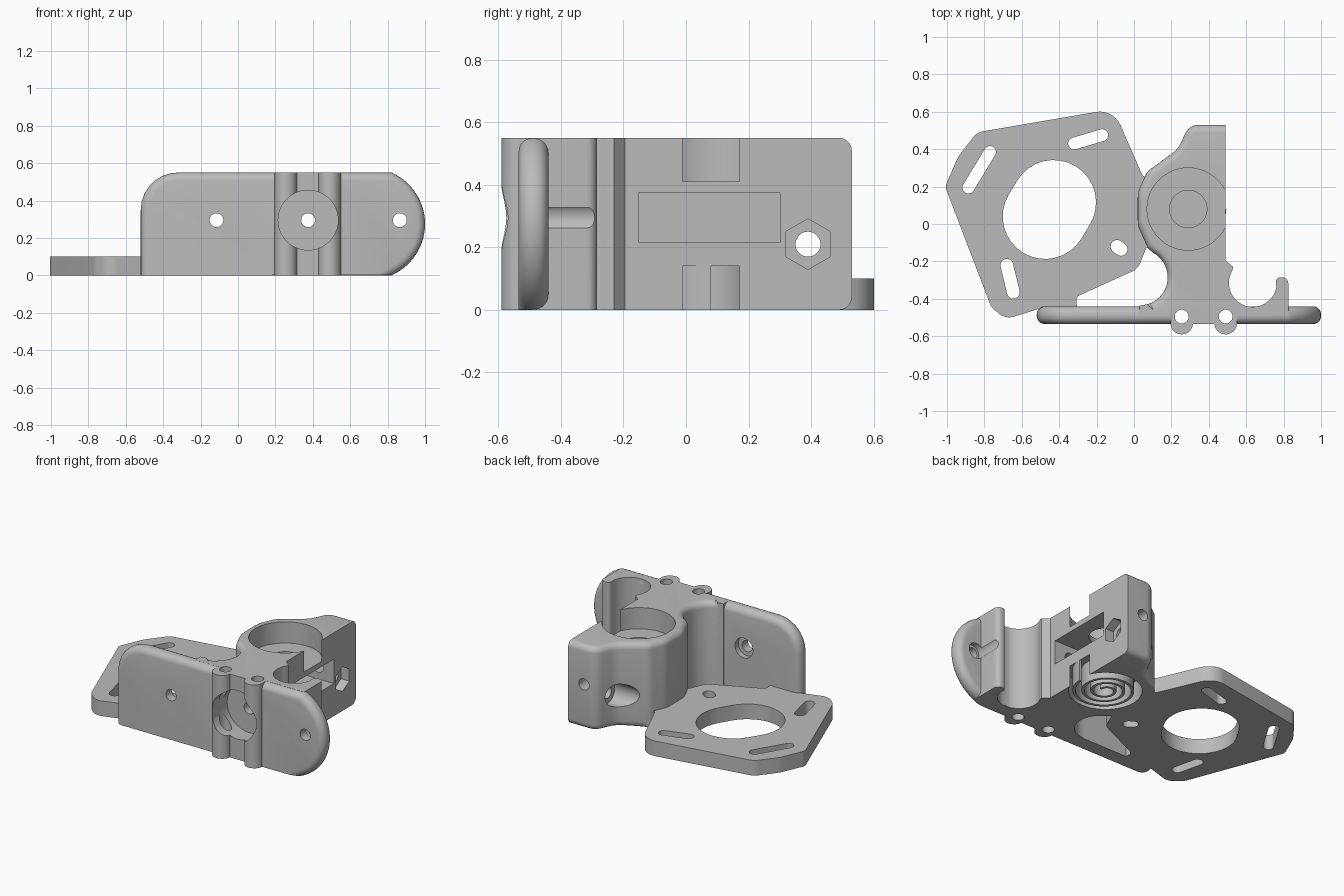
import bpy, bmesh, math
from math import radians, cos, sin
from mathutils import Vector

if "Cube" in bpy.data.objects:
    bpy.data.objects.remove(bpy.data.objects["Cube"], do_unlink=True)

grey = bpy.data.materials.new("plain grey plastic")
grey.use_nodes = True
GREY = (0.5, 0.5, 0.5, 1)
grey.diffuse_color = GREY
grey.node_tree.nodes["Principled BSDF"].inputs["Base Color"].default_value = GREY

HEIGHT = 0.55


# Outline helpers
def arc(cx, cy, r, start, end, n=16):
    steps = [radians(start + (end - start) * i / n) for i in range(n + 1)]
    return [(cx + r * cos(a), cy + r * sin(a)) for a in steps]


def circle(cx, cy, r, n=40, turn=0):
    return arc(cx, cy, r, turn, turn + 360, n)[:-1]


def capsule(x1, y1, x2, y2, r):
    a = math.degrees(math.atan2(y2 - y1, x2 - x1))
    return arc(x2, y2, r, a - 90, a + 90) + arc(x1, y1, r, a + 90, a + 270)


def rounded(points, n=7):
    """Outline whose (x, y, radius) corners are filleted."""
    out = []
    for i, p in enumerate(points):
        if len(p) == 2:
            out.append(p)
            continue
        here = Vector(p[:2])
        a = Vector(points[i - 1][:2]) - here
        b = Vector(points[(i + 1) % len(points)][:2]) - here
        half = a.angle(b) / 2
        cut = min(p[2] / math.tan(half), a.length * 0.48, b.length * 0.48)
        r = cut * math.tan(half)
        mid = here + (a.normalized() + b.normalized()).normalized() * (r / sin(half))
        s, e = here + a.normalized() * cut - mid, here + b.normalized() * cut - mid
        s_ang = math.atan2(s.y, s.x)
        sweep = math.atan2(s.x * e.y - s.y * e.x, s.dot(e))
        for k in range(n + 1):
            t = s_ang + sweep * k / n
            out.append((mid.x + r * cos(t), mid.y + r * sin(t)))
    return out


def prism(name, outline, lo, hi, axis="z", bevel=0, rule=None):
    """Extrude an outline along an axis; round the edges chosen by rule."""
    place = {"z": lambda u, v, w: (u, v, w),
             "y": lambda u, v, w: (u, w, v),
             "x": lambda u, v, w: (w, u, v)}[axis]
    bm = bmesh.new()
    low = [bm.verts.new(place(u, v, lo)) for u, v in outline]
    high = [bm.verts.new(place(u, v, hi)) for u, v in outline]
    bm.faces.new(low)
    bm.faces.new(high)
    for i in range(len(low)):
        bm.faces.new((low[i - 1], low[i], high[i], high[i - 1]))
    bmesh.ops.recalc_face_normals(bm, faces=bm.faces)
    if bevel:
        caps = [e for e in bm.edges
                if (e.verts[0] in low) == (e.verts[1] in low)
                and rule((e.verts[0].co + e.verts[1].co) / 2)]
        bmesh.ops.bevel(bm, geom=caps, offset=bevel, segments=5, profile=0.5,
                        affect="EDGES", clamp_overlap=False)
    mesh = bpy.data.meshes.new(name)
    bm.to_mesh(mesh)
    bm.free()
    mesh.materials.append(grey)
    obj = bpy.data.objects.new(name, mesh)
    bpy.context.collection.objects.link(obj)
    return obj


def combine(target, other, operation):
    bpy.ops.object.select_all(action="DESELECT")
    bpy.context.view_layer.objects.active = target
    target.select_set(True)
    mod = target.modifiers.new("combine", "BOOLEAN")
    mod.operation, mod.solver, mod.object = operation, "EXACT", other
    bpy.ops.object.modifier_apply(modifier=mod.name)
    bpy.data.objects.remove(other, do_unlink=True)


# Bearing body with the clip groove and its arm
body_outline = rounded(
    [(0.2, -0.535), (0.55, -0.535), (0.55, -0.49), (0.825, -0.49),
     (0.825, -0.285, 0.034), (0.757, -0.285, 0.03)]
    + arc(0.635, -0.315, 0.128, -10, -212, 32)
    + [(0.53, -0.23), (0.49, -0.195), (0.49, 0.53), (0.295, 0.53, 0.08),
       (0.235, 0.4, 0.14), (0.07, 0.28, 0.08), (0.02, 0.17, 0.14),
       (0.02, -0.01, 0.14), (0.075, -0.13, 0.05)]
    + arc(0.03, -0.285, 0.15, 62, -90, 20) + [(0.03, -0.49), (0.2, -0.49)])


def body_edges(m):
    left_or_back = m.x < 0.45 and m.y > -0.43
    return left_or_back and (m.z > 0.1 or m.y > 0.3)


bracket = prism("bracket", body_outline, 0, HEIGHT, "z", 0.04, body_edges)

# Upright mounting wall, rounded everywhere but along the bottom
wall_outline = rounded([(-0.52, 0), (-0.52, HEIGHT, 0.2)]
                       + arc(0.7, 0.275, 0.3, 66, -66, 28))
wall = prism("mounting_wall", wall_outline, -0.535, -0.44, "y", 0.043,
             lambda m: m.z > 0.002)
combine(bracket, wall, "UNION")

# Flat motor plate
plate_outline = rounded(
    [(-1.01, 0.2, 0.05), (-0.94, 0.36, 0.2), (-0.84, 0.49, 0.08),
     (-0.11, 0.615, 0.12), (0.045, 0.26, 0.03), (0.15, 0.2), (0.15, -0.1),
     (0.065, -0.13), (0.02, -0.24, 0.08), (-0.31, -0.39, 0.03),
     (-0.3, -0.5), (-0.46, -0.5), (-0.48, -0.445), (-0.69, -0.51, 0.09),
     (-0.765, -0.44, 0.08)])
combine(bracket, prism("motor_plate", plate_outline, 0, 0.1), "UNION")

# Screw bosses on the front
for x in (0.255, 0.49):
    boss = prism("front_boss", circle(x, -0.53, 0.06), 0, HEIGHT)
    combine(bracket, boss, "UNION")

# Cuts: (outline, from, to, axis)
SCREW = 0.037
cuts = [
    # motor opening and its adjusting slots
    (capsule(-0.475, 0.04, -0.43, 0.115, 0.227), -0.1, 0.2, "z"),
    (capsule(-0.885, 0.195, -0.77, 0.385, 0.032), -0.1, 0.2, "z"),
    (capsule(-0.32, 0.43, -0.17, 0.475, 0.032), -0.1, 0.2, "z"),
    (capsule(-0.68, -0.22, -0.645, -0.365, 0.034), -0.1, 0.2, "z"),
    (capsule(-0.09, -0.12, -0.07, -0.135, 0.035), -0.1, 0.2, "z"),
    # bearing seats, shaft bore and gear slot
    (circle(0.29, 0.08, 0.22, 64), 0.41, 0.7, "z"),
    (circle(0.29, 0.08, 0.22, 64), -0.1, 0.14, "z"),
    (circle(0.29, 0.08, 0.1), 0.3, 0.45, "z"),
    ([(-0.15, 0.215), (0.3, 0.215), (0.3, 0.375), (-0.15, 0.375)], 0.17, 0.6, "x"),
    # front pocket and long screw bore
    (circle(0.375, 0.295, 0.16, 56), -0.7, -0.42, "y"),
    (circle(0.375, 0.295, SCREW), -0.5, 0.7, "y"),
    # tension screw with nut trap and head recess
    (circle(0.39, 0.21, 0.04), 0, 0.6, "x"),
    (circle(0.39, 0.21, 0.081, 6, 30), 0.43, 0.6, "x"),
    (circle(0.39, 0.21, 0.075), -0.1, 0.3, "x"),
    # wall screw recesses
    (circle(-0.115, 0.295, 0.065), -0.475, -0.3, "y"),
    (circle(0.865, 0.295, 0.052), -0.475, -0.2, "y"),
]
cuts += [(circle(x, -0.495, SCREW), -0.1, 0.7, "z") for x in (0.255, 0.49)]
cuts += [(circle(x, 0.295, SCREW), -0.7, -0.3, "y") for x in (-0.115, 0.865)]
for outline, lo, hi, axis in cuts:
    combine(bracket, prism("cutter", outline, lo, hi, axis), "DIFFERENCE")

# Thin spiral rib inside the lower bearing seat
TURNS, STEPS = 3, 108


def spiral(offset):
    pts = []
    for i in range(STEPS + 1):
        t = i / STEPS
        r, a = 0.035 + 0.16 * t + offset, t * TURNS * math.tau
        pts.append((0.29 + r * cos(a), 0.08 + r * sin(a)))
    return pts


rib = prism("spiral_rib", spiral(0.009) + spiral(-0.009)[::-1], 0, 0.14)

# Smooth the round surfaces, keep the corners sharp
bpy.ops.object.select_all(action="DESELECT")
for obj in (bracket, rib):
    obj.select_set(True)
bpy.context.view_layer.objects.active = bracket
bpy.ops.object.shade_smooth_by_angle(angle=radians(30))
